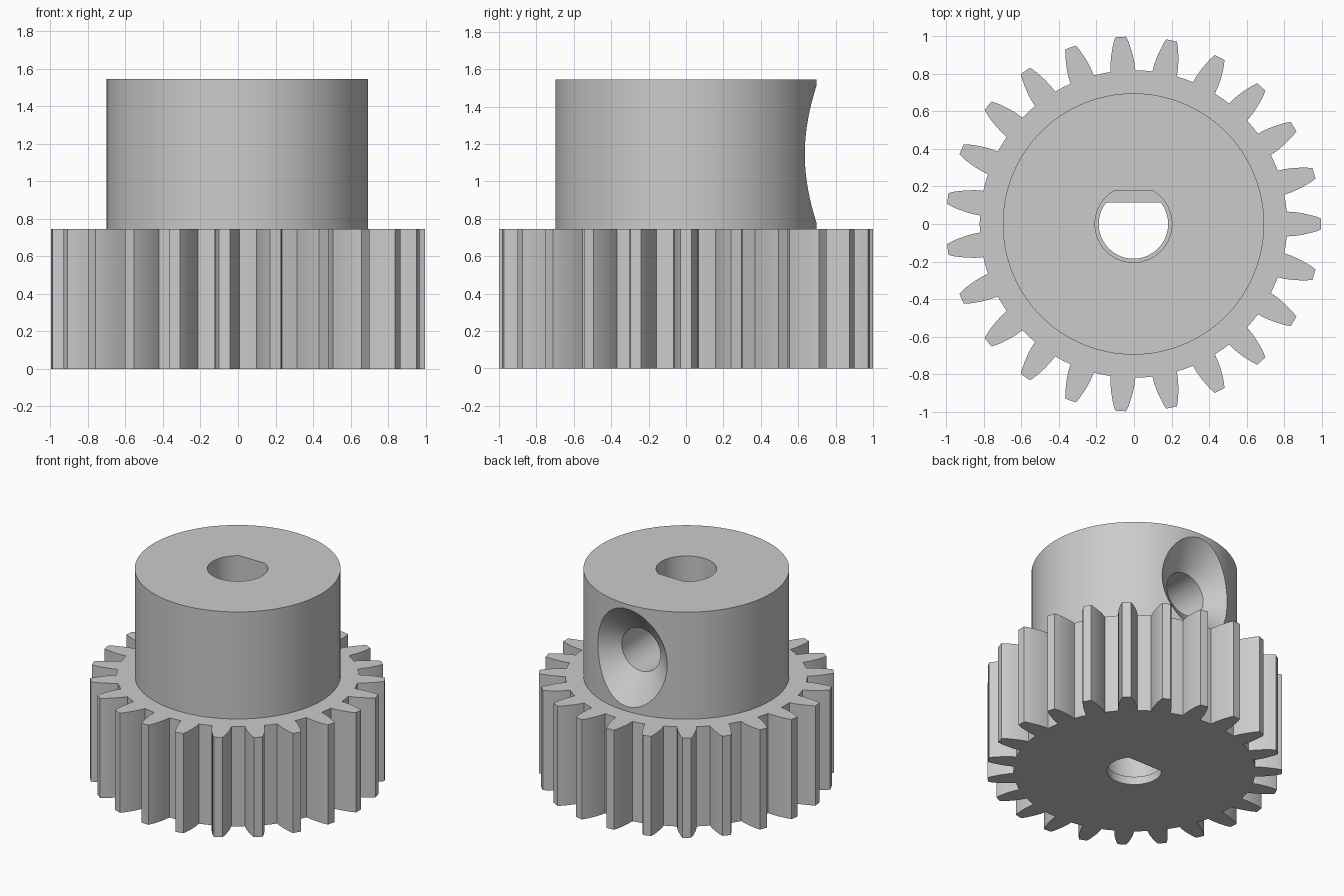
import bpy
import bmesh
from math import pi, sin, cos, asin, sqrt, tau
from mathutils import Matrix, Vector

if "Cube" in bpy.data.objects:
    bpy.data.objects.remove(bpy.data.objects["Cube"])

TEETH = 23
HUB_R = 0.697
GEAR_TOP = 0.745
HUB_TOP = 1.545
SHIFT = Vector((-0.003, 0, 0))

steel = bpy.data.materials.new("grey_steel")
steel.use_nodes = True
grey = (0.6, 0.6, 0.6, 1)
steel.diffuse_color = grey
steel.node_tree.nodes["Principled BSDF"].inputs["Base Color"].default_value = grey


def new_object(name, bm):
    bmesh.ops.recalc_face_normals(bm, faces=bm.faces)
    mesh = bpy.data.meshes.new(name)
    bm.to_mesh(mesh)
    bm.free()
    mesh.materials.append(steel)
    obj = bpy.data.objects.new(name, mesh)
    bpy.context.collection.objects.link(obj)
    return obj


def prism(name, outline, z0, z1):
    """Extrude a flat outline from z0 to z1."""
    bm = bmesh.new()
    face = bm.faces.new([bm.verts.new((x, y, z0)) for x, y in outline])
    out = bmesh.ops.extrude_face_region(bm, geom=[face])
    top = [g for g in out["geom"] if isinstance(g, bmesh.types.BMVert)]
    bmesh.ops.translate(bm, verts=top, vec=(0, 0, z1 - z0))
    return new_object(name, bm)


def polar(r, a):
    return r * cos(a), r * sin(a)


def gear_outline():
    # one flank as (radius, half thickness), root to tip
    flank = [(0.82, 0.066), (0.86, 0.064), (0.90, 0.058),
             (0.94, 0.049), (0.97, 0.041), (1.0, 0.029)]
    points = []
    for i in range(TEETH):
        a = i * tau / TEETH
        points += [polar(r, a - asin(h / r)) for r, h in flank]
        points += [polar(r, a + asin(h / r)) for r, h in reversed(flank)]
        points.append(polar(flank[0][0], a + pi / TEETH))
    return points


def d_outline(r, flat, steps=64):
    """Circle with its +y side cut off at y = flat."""
    start = pi - asin(flat / r)
    sweep = pi + 2 * asin(flat / r)
    return [polar(r, start + sweep * i / steps) for i in range(steps + 1)]


def screw_cutter(profile, z, steps=96):
    """Lathe (y, radius) points around a line along y at height z."""
    bm = bmesh.new()
    rings = [[bm.verts.new((r * cos(tau * i / steps), y, z + r * sin(tau * i / steps)))
              for i in range(steps)] for y, r in profile]
    for a, b in zip(rings, rings[1:]):
        for i in range(steps):
            j = (i + 1) % steps
            bm.faces.new((a[i], a[j], b[j], b[i]))
    bm.faces.new(rings[0])
    bm.faces.new(rings[-1])
    return new_object("screw_cutter", bm)


def combine(target, tool, operation):
    mod = target.modifiers.new(operation.lower(), "BOOLEAN")
    mod.operation = operation
    mod.solver = "EXACT"
    mod.object = tool
    bpy.context.view_layer.objects.active = target
    bpy.ops.object.modifier_apply(modifier=mod.name)
    bpy.data.objects.remove(tool)


# toothed wheel joined to the round hub
gear = prism("pinion_gear", gear_outline(), 0, GEAR_TOP)
circle = [polar(HUB_R, tau * i / 128) for i in range(128)]
combine(gear, prism("hub", circle, 0.4, HUB_TOP), "UNION")

# D-shaped shaft bore, with a narrower lip at the bottom
combine(gear, prism("bore_cutter", d_outline(0.205, 0.175), 0.06, 1.7), "DIFFERENCE")
combine(gear, prism("lip_cutter", d_outline(0.185, 0.115), -0.1, 0.3), "DIFFERENCE")

# countersunk set-screw hole at the back
screw = [(0, 0.16), (0.535, 0.16), (0.71, 0.381)]
combine(gear, screw_cutter(screw, GEAR_TOP / 2 + HUB_TOP / 2), "DIFFERENCE")

# smooth curved walls, keep edges crisp
gear.data.transform(Matrix.Translation(SHIFT))
bpy.ops.object.select_all(action="DESELECT")
gear.select_set(True)
bpy.context.view_layer.objects.active = gear
bpy.ops.object.shade_smooth_by_angle(angle=pi / 7)
